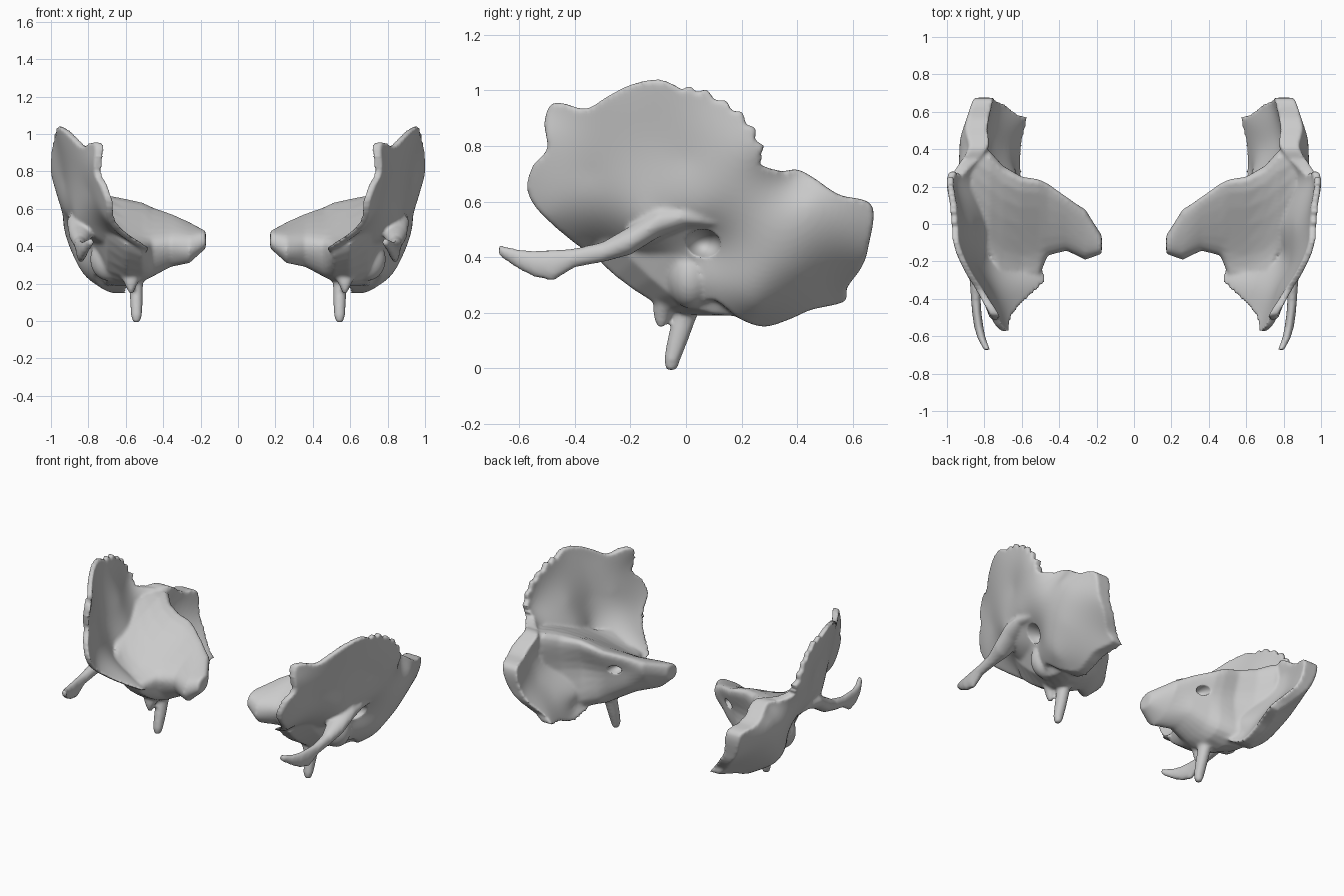
import bpy, bmesh, math
from mathutils import Vector, Matrix

if "Cube" in bpy.data.objects:
    bpy.data.objects.remove(bpy.data.objects["Cube"])


def fit_surface(pts, lam=0.002):
    """Thin-plate spline through (y, z, value) points; returns f(y, z)."""
    n = len(pts)

    def phi(a, b, c, d):
        r2 = (a - c) ** 2 + (b - d) ** 2
        return 0.5 * r2 * math.log(r2) if r2 > 1e-9 else 0.0
    A = [[phi(p[0], p[1], q[0], q[1]) for q in pts] + [1, p[0], p[1], p[2]] for p in pts]
    for i in range(n):
        A[i][i] += lam
    for k in range(3):
        A.append([(1, p[0], p[1])[k] for p in pts] + [0, 0, 0, 0])
    m = n + 3
    for c in range(m):
        piv = max(range(c, m), key=lambda r: abs(A[r][c]))
        A[c], A[piv] = A[piv], A[c]
        for r in range(m):
            if r != c and A[r][c]:
                k = A[r][c] / A[c][c]
                A[r] = [u - k * v for u, v in zip(A[r], A[c])]
    w = [A[i][m] / A[i][i] for i in range(m)]
    return lambda y, z: (w[n] + w[n + 1] * y + w[n + 2] * z
                         + sum(w[i] * phi(y, z, p[0], p[1]) for i, p in enumerate(pts)))


def smooth_loop(pts, steps):
    """Closed Catmull-Rom curve through points."""
    P, out = [Vector(p) for p in pts], []
    for i in range(len(P)):
        a, b, c, d = (P[(i + k - 1) % len(P)] for k in range(4))
        for s in range(steps):
            t = s / steps
            out.append(0.5 * (2 * b + (c - a) * t + (2 * a - 5 * b + 4 * c - d) * t * t
                              + (3 * b - a - 3 * c + d) * t ** 3))
    return out


def loft(bm, sections):
    rings = [[bm.verts.new(p) for p in s] for s in sections]
    for a, b in zip(rings, rings[1:]):
        for i in range(len(a)):
            j = (i + 1) % len(a)
            bm.faces.new((a[i], a[j], b[j], b[i]))
    bm.faces.new(rings[0])
    bm.faces.new(rings[-1])


def ring(c, u, v, n=16):
    c, u, v = Vector(c), Vector(u), Vector(v)
    return [c + u * math.cos(2 * math.pi * i / n) + v * math.sin(2 * math.pi * i / n) for i in range(n)]


def ball(bm, c, r):
    bmesh.ops.create_icosphere(bm, subdivisions=4, radius=1,
                               matrix=Matrix.Translation(c) @ Matrix.Diagonal((*r, 1)))


def make_object(name, bm):
    bmesh.ops.recalc_face_normals(bm, faces=bm.faces)
    me = bpy.data.meshes.new(name)
    bm.to_mesh(me)
    bm.free()
    for p in me.polygons:
        p.use_smooth = True
    ob = bpy.data.objects.new(name, me)
    bpy.context.collection.objects.link(ob)
    return ob


bm = bmesh.new()

# side plate: fan-shaped upper blade and rear mastoid part, as a shell of varying thickness
outer = fit_surface([
    (-.57, .65, .71), (-.5, .95, .76), (-.51, .85, .77), (-.5, .54, .70), (-.4, .45, .62),
    (-.28, .39, .53), (-.35, .7, .80), (-.3, .96, .88), (-.1, 1.04, .97), (.1, 1, .985),
    (.27, .78, .995), (0, .75, .93), (-.1, .58, .885), (-.14, .51, .86), (.05, .55, .905),
    (.13, .53, .9), (.07, .44, .80), (-.2, .43, .73), (-.1, .35, .66), (0, .3, .74),
    (.25, .6, .945), (.45, .6, .93), (.65, .58, .865), (.65, .42, .81), (.57, .26, .66),
    (.4, .35, .86), (.25, .38, .885), (.25, .22, .80), (.28, .15, .67), (.12, .25, .78),
    (.4, .7, .88)])
thick = fit_surface([
    (-.57, .65, .04), (-.5, .95, .05), (-.4, .45, .05), (-.25, .38, .06), (-.1, 1.04, .035),
    (.1, 1, .035), (.27, .76, .05), (-.2, .7, .04), (-.2, .55, .06), (0, .6, .12), (.15, .7, .09),
    (.65, .58, .11), (.65, .42, .09), (.57, .26, .08), (.4, .66, .12), (.45, .45, .14),
    (.28, .15, .07), (.25, .3, .24), (.1, .24, .2), (.1, .45, .15), (-.1, .35, .1)])
outline = smooth_loop([
    (-.5, .535), (-.555, .6), (-.572, .66), (-.55, .73), (-.5, .79), (-.51, .88), (-.49, .945),
    (-.45, .955), (-.36, .935), (-.28, .98), (-.2, 1.02), (-.1, 1.04), (-.02, 1.01), (.05, 1.0),
    (.13, .96), (.2, .91), (.25, .84), (.275, .77), (.265, .735), (.34, .71), (.4, .715),
    (.46, .685), (.55, .625), (.67, .585), (.655, .43), (.63, .36), (.58, .29), (.57, .24),
    (.45, .21), (.37, .175), (.28, .15), (.19, .18), (.1, .245), (.02, .215), (-.04, .25),
    (-.1, .33), (-.2, .36), (-.3, .385), (-.4, .45)], 6)
centre = Vector((.05, .6))
for i, p in enumerate(outline):            # serrated upper rear suture
    if p.y > .74 and p.x > -.04:
        d = (p - centre).normalized()
        outline[i] = p + d * (.014, .002, -.012, -.004, .008)[i % 5]
scales = [.02] + [k / 24 for k in range(1, 25)]
front, back = [], []
for s in scales:
    loop = [centre + (p - centre) * s for p in outline]
    xs = [outer(*p) for p in loop]
    front.append([Vector((x, *p)) for x, p in zip(xs, loop)])
    back.append([Vector((x - max(.035, thick(*p)), *p)) for x, p in zip(xs, loop)])
loft(bm, front + back[::-1])

# petrous wedge running inward, its ridge sweeping back into the mastoid part
petrous = {
    .172: [(-.16, .42), (-.14, .47), (-.08, .48), (-.06, .44), (-.08, .4), (-.13, .39)],
    .26: [(-.19, .37), (-.15, .46), (.05, .53), (.07, .46), (-.02, .35), (-.13, .31)],
    .36: [(-.14, .38), (-.1, .47), (.13, .575), (.12, .47), (.08, .34), (-.06, .29)],
    .46: [(-.16, .36), (-.12, .46), (.2, .61), (.17, .46), (.12, .28), (-.06, .24)],
    .51: [(-.29, .375), (-.15, .45), (.22, .635), (.19, .46), (.16, .25), (-.06, .22)],
    .60: [(-.33, .41), (-.17, .46), (.23, .655), (.21, .46), (.2, .22), (-.06, .21)],
    .70: [(-.27, .48), (-.14, .51), (.28, .675), (.28, .46), (.26, .21), (0, .23)],
    .77: [(-.14, .51), (-.08, .56), (.35, .70), (.36, .5), (.27, .26), (.06, .34)],
    .86: [(.0, .56), (.06, .63), (.38, .70), (.4, .58), (.28, .46), (.15, .53)]}
loft(bm, [[Vector((x, *p)) for p in smooth_loop(s, 5)] for x, s in petrous.items()])

# cheek arch process: (y, x, z, half width, half height)
arch = [(.14, .87, .53, .02, .02), (0, .86, .545, .05, .035), (-.1, .845, .525, .07, .055),
        (-.2, .842, .46, .062, .052), (-.3, .846, .418, .034, .037), (-.4, .846, .397, .026, .035),
        (-.48, .84, .37, .025, .058), (-.55, .83, .376, .025, .047), (-.61, .815, .395, .022, .035),
        (-.675, .785, .425, .018, .02)]
loft(bm, [ring((x, y, z), (a, 0, 0), (0, 0, b)) for y, x, z, a, b in arch])

# styloid spike and the smaller sheath spur: (z, x, y, half width, half depth)
styloid = [(-.008, .543, -.053, .018, .02), (.03, .543, -.05, .03, .03), (.1, .543, -.03, .034, .038),
           (.2, .545, 0, .037, .045), (.32, .56, .03, .05, .05)]
spur = [(.15, .572, -.09, .012, .018), (.2, .572, -.085, .035, .034), (.28, .57, -.065, .08, .05),
        (.4, .57, -.03, .12, .08)]
for part in (styloid, spur):
    loft(bm, [ring((x, y, z), (a, 0, 0), (0, b, 0)) for z, x, y, a, b in part])

# tympanic bulge below the ear opening
ball(bm, (.69, .015, .33), (.1, .08, .115))
bone = make_object("temporal_bones", bm)

# ear canal and inner canal cutters
bm = bmesh.new()
ball(bm, (.86, .06, .445), (.13, .065, .055))
ball(bm, (.41, .16, .48), (.04, .07, .03))
cutter = make_object("canal_cutters", bm)
cutter.hide_render = True
cutter.display_type = 'WIRE'

# fuse the parts, open the canals, soften, mirror to the other side
m = bone.modifiers.new("fuse", 'REMESH')
m.mode = 'VOXEL'
m.voxel_size = .01
m.use_smooth_shade = True
m = bone.modifiers.new("canals", 'BOOLEAN')
m.operation = 'DIFFERENCE'
m.object = cutter
m = bone.modifiers.new("soften", 'SMOOTH')
m.factor = .5
m.iterations = 6
m = bone.modifiers.new("other_side", 'MIRROR')
m.use_mirror_merge = False
